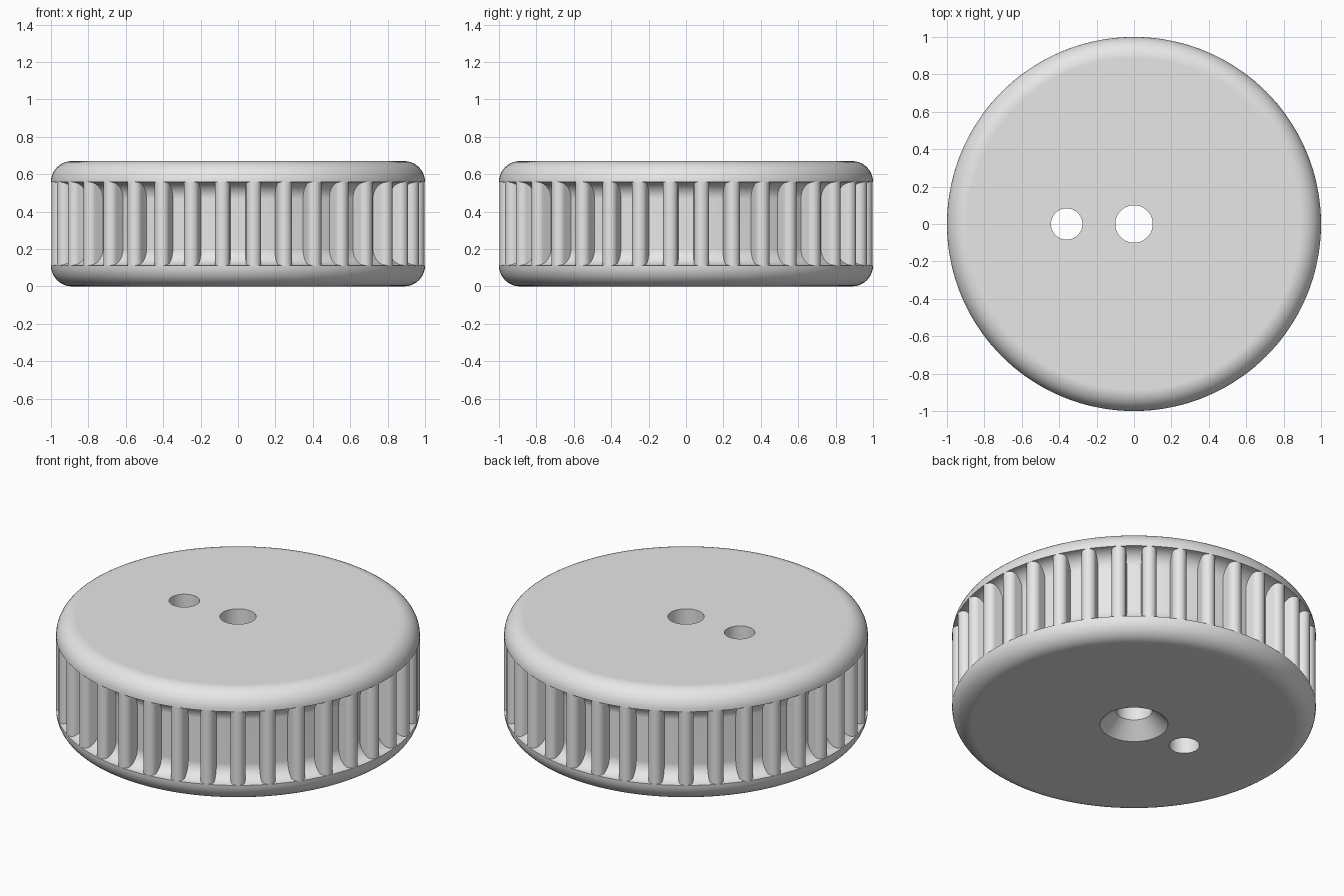
import bpy, bmesh
from math import sin, cos, pi, radians
from mathutils import Matrix, Vector

if "Cube" in bpy.data.objects:
    bpy.data.objects.remove(bpy.data.objects["Cube"], do_unlink=True)

HEIGHT, RIM, FILLET = 0.67, 0.112, 0.09   # overall height, rim rounding, groove fillet
TEETH, HALF = 36, 0.04                    # tooth count and half width

grey = bpy.data.materials.new("light_grey")
grey.use_nodes = True
grey.diffuse_color = (0.8, 0.8, 0.8, 1)
grey.node_tree.nodes["Principled BSDF"].inputs["Base Color"].default_value = (0.8, 0.8, 0.8, 1)


def make_object(name, bm):
    bmesh.ops.recalc_face_normals(bm, faces=bm.faces)
    mesh = bpy.data.meshes.new(name)
    bm.to_mesh(mesh)
    bm.free()
    mesh.materials.append(grey)
    obj = bpy.data.objects.new(name, mesh)
    bpy.context.collection.objects.link(obj)
    return obj


def activate(obj):
    bpy.ops.object.select_all(action='DESELECT')
    obj.select_set(True)
    bpy.context.view_layer.objects.active = obj


def smooth(obj):
    activate(obj)
    bpy.ops.object.shade_smooth_by_angle(angle=radians(30))
    obj.modifiers.new("flat_caps", 'WEIGHTED_NORMAL').keep_sharp = True


def arc(cx, cz, r, start, end, steps=10):
    angles = [radians(start + (end - start) * i / steps) for i in range(steps + 1)]
    return [(cx + r * cos(a), cz + r * sin(a)) for a in angles]


def lathe(name, profile, segments):
    bm = bmesh.new()
    rings = [[bm.verts.new((r * cos(2 * pi * s / segments), r * sin(2 * pi * s / segments), z))
              for r, z in profile] for s in range(segments)]
    n = len(profile)
    for s in range(segments):
        a, b = rings[s], rings[(s + 1) % segments]
        for i in range(n):
            j = (i + 1) % n
            bm.faces.new((a[i], a[j], b[j], b[i]))
    return make_object(name, bm)


# Wheel body: rounded rims, filleted groove and countersunk centre bore
lower = arc(1 - RIM, RIM, RIM, -90, 0) + arc(1, RIM + FILLET, FILLET, -90, -180)
upper = [(r, HEIGHT - z) for r, z in reversed(lower)]
bore = [(0.1, HEIGHT), (0.1, 0.087), (0.187, 0)]
body = lathe("wheel_body", lower + upper + bore, 144)

# Offset pin hole
bm = bmesh.new()
bmesh.ops.create_cone(bm, cap_ends=True, segments=48, radius1=0.084, radius2=0.084,
                      depth=2, matrix=Matrix.Translation((-0.36, 0, 0.3)))
cutter = make_object("pin_hole_cutter", bm)
cutter.hide_render = True
activate(body)
cut = body.modifiers.new("pin_hole", 'BOOLEAN')
cut.operation, cut.solver, cut.object = 'DIFFERENCE', 'EXACT', cutter
bpy.ops.object.modifier_apply(modifier=cut.name)
bpy.data.objects.remove(cutter, do_unlink=True)
smooth(body)

# Grip teeth: round-nosed bars set around the groove
nose = [(0.88, -HALF)] + arc(1 - HALF, 0, HALF, -90, 90, 12) + [(0.88, HALF)]
bm = bmesh.new()
for t in range(TEETH):
    turn = Matrix.Rotation(2 * pi * (t + 0.5) / TEETH, 3, 'Z')
    low, high = [[bm.verts.new(turn @ Vector((x, y, z))) for x, y in nose]
                 for z in (RIM, HEIGHT - RIM)]
    bm.faces.new(low)
    bm.faces.new(high)
    for i in range(len(nose)):
        j = (i + 1) % len(nose)
        bm.faces.new((low[i], low[j], high[j], high[i]))
smooth(make_object("grip_teeth", bm))
